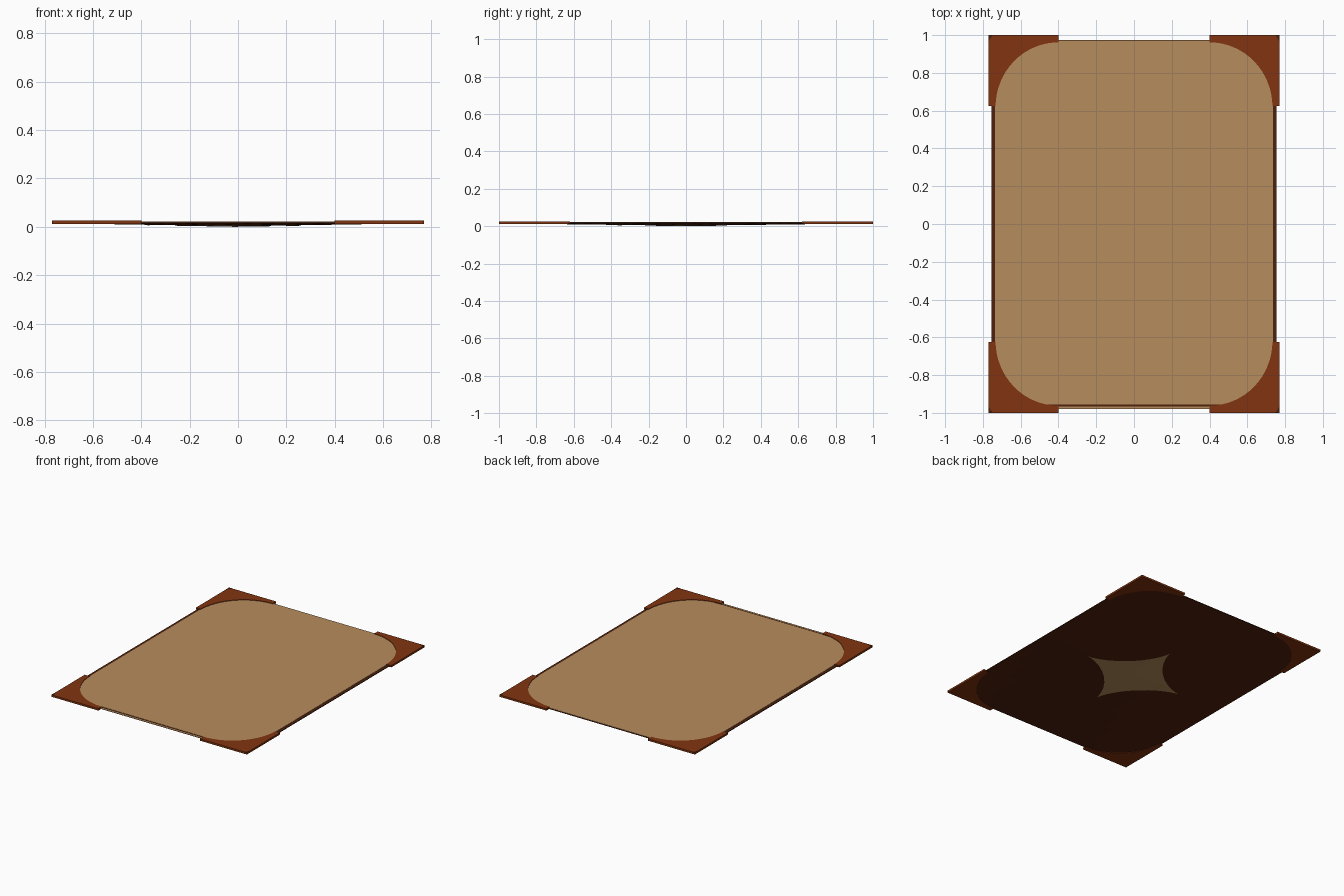
import bpy, bmesh, math

if "Cube" in bpy.data.objects:
    bpy.data.objects.remove(bpy.data.objects["Cube"])

def material(name, rgb):
    m = bpy.data.materials.new(name)
    m.diffuse_color = (*rgb, 1)
    m.use_nodes = True
    m.node_tree.nodes["Principled BSDF"].inputs["Base Color"].default_value = m.diffuse_color
    return m

TAN = material("tan paper", (0.47, 0.265, 0.108))
LEATHER = material("red brown leather", (0.225, 0.034, 0.005))
DARK = material("dark brown leather", (0.078, 0.015, 0.004))

def finish(bm, name, mat):
    bmesh.ops.recalc_face_normals(bm, faces=bm.faces)
    me = bpy.data.meshes.new(name)
    bm.to_mesh(me)
    bm.free()
    me.materials.append(mat)
    ob = bpy.data.objects.new(name, me)
    bpy.context.collection.objects.link(ob)
    return ob

def prism(name, pts, z0, z1, mat):
    bm = bmesh.new()
    f = bm.faces.new([bm.verts.new((x, y, z0)) for x, y in pts])
    r = bmesh.ops.extrude_face_region(bm, geom=[f])
    for v in r["geom"]:
        if isinstance(v, bmesh.types.BMVert):
            v.co.z = z1
    return finish(bm, name, mat)

def rect(x0, x1, y0, y1):
    return [(x0, y0), (x1, y0), (x1, y1), (x0, y1)]

# underside sags gently toward the middle
W, L = 0.755, 0.975
def sag(x, y):
    u = max(0, 1 - abs(x) / W)
    v = max(0, 1 - abs(y) / L)
    return 0.0145 - 0.0125 * u * v

# dark backing board: flat top, sagging bottom
bm = bmesh.new()
bmesh.ops.create_grid(bm, x_segments=20, y_segments=20, size=1)
for v in bm.verts:
    v.co.x *= W
    v.co.y *= L
    v.co.z = sag(v.co.x, v.co.y)
r = bmesh.ops.extrude_face_region(bm, geom=bm.faces[:])
for v in r["geom"]:
    if isinstance(v, bmesh.types.BMVert):
        v.co.z = 0.0195
finish(bm, "backing_board", DARK)

# paper sheet on top, with a thin strip along the front edge
prism("paper_sheet", rect(-0.735, 0.735, -0.956, 0.972), 0.0195, 0.0215, TAN)
prism("front_paper_strip", rect(-0.41, 0.41, -0.98, -0.966), 0.0185, 0.0205, TAN)

# four-pointed paper star showing through the underside
bm = bmesh.new()
N, RINGS = 48, 6
centre = bm.verts.new((-0.02, -0.03, 0))
prev = None
for k in range(1, RINGS + 1):
    s = k / RINGS
    ring = []
    for i in range(N):
        a = 2 * math.pi * i / N
        c, d = math.cos(a), math.sin(a)
        x = -0.02 + 0.395 * s * c ** 3
        y = -0.03 + 0.385 * s * d ** 3
        ring.append(bm.verts.new((x, y, max(0, sag(x, y) - 0.002))))
    for i in range(N):
        j = (i + 1) % N
        if prev:
            bm.faces.new((prev[i], ring[i], ring[j], prev[j]))
        else:
            bm.faces.new((centre, ring[i], ring[j]))
    prev = ring
star = finish(bm, "underside_star", TAN)
if star.data.polygons[0].normal.z > 0:
    star.data.flip_normals()

# leather corner pockets with a rounded inner edge, and a dark folded tip
for sx, nx in ((-1, "left"), (1, "right")):
    for sy, ny in ((-1, "front"), (1, "back")):
        pts = [(0.40, 1.0), (0.77, 1.0), (0.77, 0.625), (0.735, 0.625)]
        for i in range(0, 17):
            a = math.pi / 2 * i / 16
            pts.append((0.40 + 0.333 * math.cos(a), 0.62 + 0.342 * math.sin(a)))
        prism(f"{ny}_{nx}_corner", [(sx * x, sy * y) for x, y in pts], 0.0115, 0.025, LEATHER)
        tip = [(0.77, 1.0), (0.748, 1.0), (0.77, 0.965)]
        prism(f"{ny}_{nx}_corner_tip", [(sx * x, sy * y) for x, y in tip], 0.0245, 0.0255, DARK)
